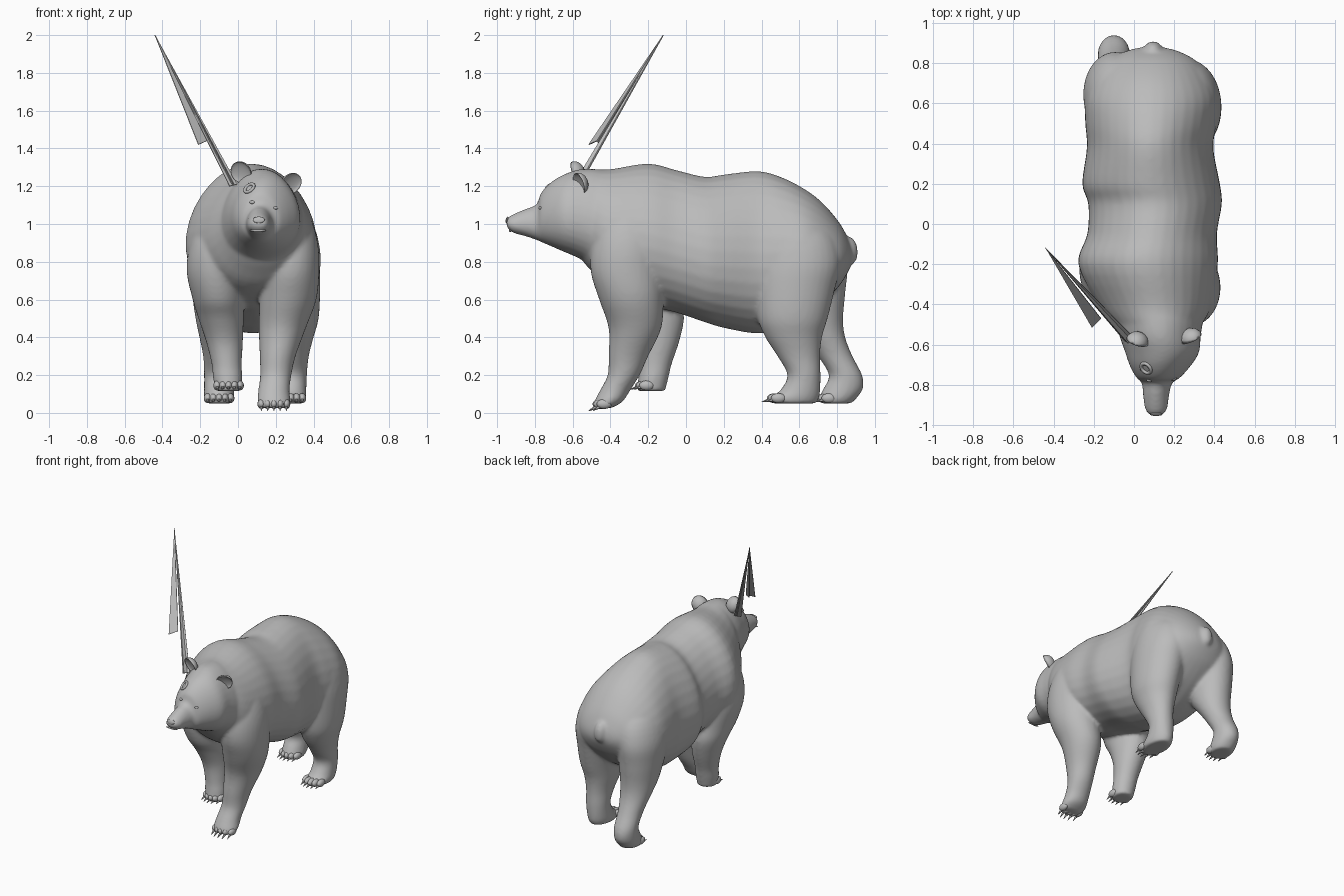
import bpy, bmesh, math
from mathutils import Vector, Matrix
from mathutils.bvhtree import BVHTree

old = bpy.data.objects.get("Cube")
if old:
    bpy.data.objects.remove(old, do_unlink=True)

GREY = (0.5, 0.5, 0.5, 1.0)
fur = bpy.data.materials.new("plain grey")
fur.use_nodes = True
fur.diffuse_color = GREY
fur.node_tree.nodes["Principled BSDF"].inputs["Base Color"].default_value = GREY


def finish(bm, name, smooth=True):
    """Turn a bmesh into a named grey object."""
    bmesh.ops.recalc_face_normals(bm, faces=bm.faces)
    for face in bm.faces:
        face.smooth = smooth
    mesh = bpy.data.meshes.new(name)
    bm.to_mesh(mesh)
    bm.free()
    mesh.materials.append(fur)
    obj = bpy.data.objects.new(name, mesh)
    bpy.context.collection.objects.link(obj)
    return obj


def refine(rings, steps=4):
    """Smoothly interpolate between the given cross-sections."""
    out = []
    last = len(rings) - 1
    for i in range(last):
        a, b, c, d = (rings[min(max(i + k, 0), last)] for k in (-1, 0, 1, 2))
        for s in range(steps):
            t = s / steps
            out.append([q + t * (r - p) / 2 + t * t * (p - 2.5 * q + 2 * r - u / 2)
                        + t ** 3 * (1.5 * (q - r) + (u - p) / 2)
                        for p, q, r, u in zip(a, b, c, d)])
    out.append(list(rings[last]))
    return out


def loft(bm, rings, section, sides=32):
    """Skin closed sections; section(ring, cos, sin) gives a point."""
    loops = []
    for ring in refine(rings):
        angles = [math.tau * k / sides for k in range(sides)]
        loops.append([bm.verts.new(section(ring, math.cos(a), math.sin(a))) for a in angles])
    for low, high in zip(loops, loops[1:]):
        for k in range(sides):
            n = (k + 1) % sides
            bm.faces.new((low[k], low[n], high[n], high[k]))
    bm.faces.new(loops[0])
    bm.faces.new(loops[-1])


def trunk_section(ring, c, s):
    y, x, top, bottom, half = ring
    return (x + half * c * (1 - 0.14 * s), y, (top + bottom) / 2 + (top - bottom) / 2 * s)


def leg_section(ring, c, s):
    z, x, y, rx, ry = ring
    return (x + rx * c, y + ry * s, z)


def ball(bm, centre, size, turn=None):
    place = Matrix.Translation(centre) @ (turn or Matrix()) @ Matrix.Diagonal((*size, 1))
    return bmesh.ops.create_uvsphere(bm, u_segments=16, v_segments=10, radius=1, matrix=place)["verts"]


# Trunk sections: y, centre x, top, bottom, half width
torso = [(-.56, .12, 1.27, .82, .16), (-.5, .12, 1.29, .75, .215), (-.4, .105, 1.29, .66, .28),
         (-.2, .07, 1.32, .57, .345), (-.05, .09, 1.285, .53, .32), (.1, .105, 1.25, .48, .33),
         (.2, .085, 1.262, .45, .34), (.38, .08, 1.28, .42, .312), (.5, .085, 1.25, .45, .325),
         (.62, .09, 1.19, .51, .33), (.72, .09, 1.115, .58, .29), (.81, .09, 1.01, .67, .22),
         (.86, .09, .92, .75, .13), (.88, .09, .86, .8, .05)]
head = [(-.95, .11, 1.03, .985, .035), (-.92, .11, 1.05, .955, .055), (-.85, .11, 1.08, .935, .065),
        (-.79, .115, 1.105, .915, .075), (-.768, .12, 1.165, .905, .105), (-.71, .13, 1.225, .88, .148),
        (-.64, .14, 1.265, .85, .182), (-.56, .13, 1.29, .815, .2), (-.46, .12, 1.29, .76, .22),
        (-.38, .1, 1.27, .74, .2)]
# Leg sections: z, centre x, centre y, half width, half depth
left_front = [(1.14, .24, -.3, .06, .08), (1.04, .265, -.305, .115, .14), (.9, .285, -.31, .138, .185),
              (.75, .28, -.315, .15, .19), (.6, .265, -.29, .15, .17), (.45, .235, -.27, .125, .14),
              (.3, .21, -.305, .095, .105), (.2, .2, -.33, .083, .085), (.12, .19, -.375, .083, .08),
              (.06, .19, -.41, .088, .075), (.025, .19, -.44, .075, .045)]
right_front = [(1.14, -.05, -.22, .05, .06), (1.04, -.08, -.22, .11, .14), (.9, -.115, -.235, .138, .18),
               (.75, -.12, -.23, .152, .185), (.6, -.105, -.2, .135, .175), (.5, -.09, -.16, .12, .15),
               (.38, -.072, -.145, .098, .11), (.26, -.06, -.16, .08, .085),
               (.19, -.055, -.172, .078, .08), (.115, -.05, -.185, .07, .075)]
left_hind = [(1.08, .22, .56, .06, .08), (.95, .24, .58, .15, .2), (.8, .265, .59, .165, .23),
             (.65, .28, .575, .155, .212), (.5, .29, .565, .137, .185), (.4, .285, .57, .115, .15),
             (.3, .285, .597, .09, .113), (.2, .285, .625, .08, .088), (.12, .282, .605, .08, .106),
             (.08, .28, .575, .082, .13), (.05, .28, .57, .072, .12)]
right_hind = [(1.08, -.03, .56, .06, .08), (.95, -.06, .6, .14, .2), (.8, -.09, .635, .16, .22),
              (.65, -.1, .66, .145, .185), (.5, -.1, .69, .125, .142), (.4, -.1, .735, .105, .108),
              (.3, -.1, .79, .085, .092), (.2, -.1, .845, .08, .088), (.13, -.1, .833, .08, .105),
              (.08, -.1, .805, .08, .1), (.05, -.1, .79, .07, .085)]

# Body: all masses and the stub tail fused into one smooth skin
bm = bmesh.new()
for rings in (torso, head):
    loft(bm, rings, trunk_section)
for rings in (left_front, right_front, left_hind, right_hind):
    loft(bm, rings, leg_section)
ball(bm, (.095, .868, .86), (.046, .042, .075), Matrix.Rotation(.12, 4, "X"))
body = finish(bm, "body")
fuse = body.modifiers.new("fuse", "REMESH")
fuse.mode = "VOXEL"
fuse.voxel_size = 0.011
fuse.use_smooth_shade = True
soften = body.modifiers.new("soften", "SMOOTH")
soften.factor = 0.5
soften.iterations = 10


# Paws: five toes, each with a pointed claw
def paw(name, x, y, z, half, drop):
    bm = bmesh.new()
    aim = Vector((0, -1, -drop)).normalized()
    for k in range(5):
        f = (k - 2) / 2
        toe = Vector((x + half * f, y + .022 * f * f, z))
        ball(bm, toe, (.021, .04, .026))
        turn = aim.to_track_quat("Z", "Y").to_matrix().to_4x4()
        place = Matrix.Translation(toe + aim * .045) @ turn
        bmesh.ops.create_cone(bm, cap_ends=True, segments=8, radius1=.011, radius2=.001,
                              depth=.05, matrix=place)
    finish(bm, name)


paw("left_front_paw", .19, -.455, .047, .066, .6)
paw("right_front_paw", -.05, -.23, .145, .06, .3)
paw("left_hind_paw", .28, .468, .078, .06, .3)
paw("right_hind_paw", -.1, .735, .078, .06, .3)


# Ears: thick rounded cups, leaning forward and opening outward
def ear(name, centre, roll, yaw):
    bm = bmesh.new()
    verts = ball(bm, (0, 0, 0), (.056, .05, .062))
    for v in verts:
        if v.co.y < 0:
            v.co.y *= -0.3
    turn = Matrix.Rotation(yaw, 4, "Z") @ Matrix.Rotation(.35, 4, "X") @ Matrix.Rotation(roll, 4, "Y")
    bm.transform(Matrix.Translation(centre) @ turn)
    finish(bm, name)


ear("right_ear", (.015, -.585, 1.272), -.3, -.35)
ear("left_ear", (.283, -.568, 1.212), .6, .45)

# Face details, set onto the skin
bpy.context.view_layer.update()
skin = BVHTree.FromObject(body, bpy.context.evaluated_depsgraph_get())


def on_face(x, z):
    point, normal, _, _ = skin.ray_cast(Vector((x, -2, z)), Vector((0, 1, 0)))
    return point, normal.to_track_quat("Z", "Y").to_matrix().to_4x4()


def face_part(name, x, z, size):
    bm = bmesh.new()
    point, turn = on_face(x, z)
    ball(bm, point, size, turn)
    finish(bm, name)


face_part("left_eye", .2, 1.085, (.014, .008, .006))
face_part("right_eye", .075, 1.115, (.014, .009, .008))
face_part("nose", .11, 1.022, (.032, .018, .007))
face_part("lower_lip", .105, .965, (.045, .008, .007))

# Raised ring on the brow
point, turn = on_face(.06, 1.19)
bpy.ops.mesh.primitive_torus_add(major_radius=.028, minor_radius=.009, major_segments=20, minor_segments=8)
brow = bpy.context.object
brow.name = "brow_ring"
brow.matrix_world = Matrix.Translation(point) @ turn
brow.data.materials.append(fur)
bpy.ops.object.shade_smooth()

# Spike: thin flat slivers meeting at one tip
tip = (-.44, -.12, 2.0)
slivers = [((-.21, -.515, 1.42), (-.165, -.47, 1.44)),
           ((-.195, -.465, 1.43), (-.165, -.47, 1.44)),
           ((-.045, -.585, 1.2), (-.005, -.56, 1.21)),
           ((-.03, -.595, 1.21), (-.02, -.56, 1.21))]
bm = bmesh.new()
for a, b in slivers:
    bm.faces.new([bm.verts.new(p) for p in (tip, a, b)])
spike = finish(bm, "spike", smooth=False)
plate = spike.modifiers.new("plate", "SOLIDIFY")
plate.thickness = 0.005
plate.offset = 0
